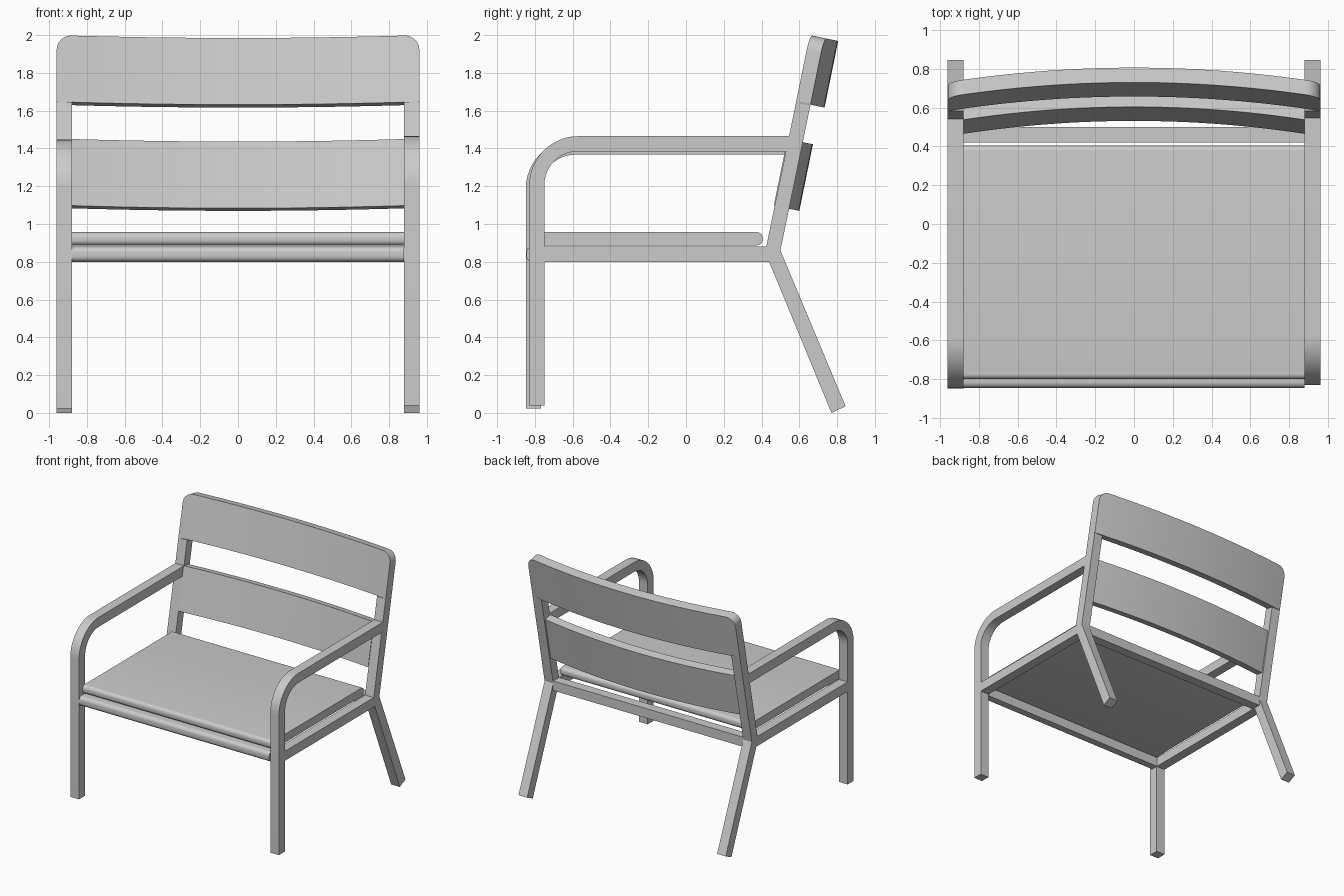
import bpy, bmesh, math

if "Cube" in bpy.data.objects:
    bpy.data.objects.remove(bpy.data.objects["Cube"])

LEAN = math.atan(0.205)                       # backward tilt of the backrest
UP = (math.sin(LEAN), math.cos(LEAN))         # along the backrest in (y, z)
BACK = (math.cos(LEAN), -math.sin(LEAN))      # out of its rear face in (y, z)


def loft(name, sections, smooth=True):
    """Skin a list of matching closed cross-sections and cap both ends."""
    bm = bmesh.new()
    rings = [[bm.verts.new(p) for p in s] for s in sections]
    n = len(rings[0])
    for a, b in zip(rings, rings[1:]):
        for i in range(n):
            j = (i + 1) % n
            bm.faces.new((a[i], a[j], b[j], b[i]))
    bm.faces.new(rings[0])
    bm.faces.new(rings[-1])
    bmesh.ops.recalc_face_normals(bm, faces=bm.faces)
    mesh = bpy.data.meshes.new(name)
    bm.to_mesh(mesh)
    bm.free()
    ob = bpy.data.objects.new(name, mesh)
    bpy.context.collection.objects.link(ob)
    if smooth:
        bpy.ops.object.select_all(action='DESELECT')
        ob.select_set(True)
        bpy.context.view_layer.objects.active = ob
        bpy.ops.object.shade_smooth_by_angle(angle=math.radians(30))
    return ob


def prism(name, profile, x0, x1, smooth=True):
    """Extrude a (y, z) profile along x."""
    return loft(name, [[(x, y, z) for y, z in profile] for x in (x0, x1)], smooth)


def arc(cy, cz, r, a0, a1, n=12):
    steps = [math.radians(a0 + (a1 - a0) * i / n) for i in range(n + 1)]
    return [(cy + r * math.cos(a), cz + r * math.sin(a)) for a in steps]


def rounded_rect(y0, y1, z0, z1, r, n=6):
    return (arc(y1 - r, z1 - r, r, 0, 90, n) + arc(y0 + r, z1 - r, r, 90, 180, n)
            + arc(y0 + r, z0 + r, r, 180, 270, n) + arc(y1 - r, z0 + r, r, 270, 360, n))


def slat(name, y, z, half, sag, thick, height, corner=0.0):
    """Bowed backrest board; (y, z) is the top front edge at the board's ends."""
    inner = half - corner
    xs = [inner * (i / 16 - 1) for i in range(33)]
    if corner:
        ext = [inner + corner * math.sin(math.radians(a)) for a in range(10, 91, 10)]
        xs = [-x for x in reversed(ext)] + xs + ext
    sections = []
    for x in xs:
        bow = sag * (1 - (x / half) ** 2)
        over = max(0.0, abs(x) - inner)
        drop = corner - math.sqrt(max(0.0, corner ** 2 - over ** 2))
        sections.append([(x, y + BACK[0] * b - UP[0] * d, z + BACK[1] * b - UP[1] * d)
                         for b, d in ((bow, drop), (bow + thick, drop),
                                      (bow + thick, height), (bow, height))])
    return loft(name, sections)


# Side frames: the left front leg sits slightly further forward and lower
for side, x0, x1, s in (("right", 0.88, 0.96, 0.0), ("left", -0.96, -0.88, -0.018)):
    arm = ([(-0.83, 0.04)] + arc(-0.57, 1.205, 0.26, 180, 90)
           + [(0.548 - s, 1.465), (0.532 - s, 1.385)]
           + arc(-0.57, 1.205, 0.18, 90, 180) + [(-0.75, 0.04)])
    prism(side + "_front_leg_and_armrest", [(y + s, z + s) for y, z in arm], x0, x1)
    prism(side + "_rear_leg_and_post",
          [(0.77, 0.0), (0.845, 0.035), (0.50, 0.86), (0.659, 1.631),
           (0.583, 1.647), (0.425, 0.88), (0.44, 0.80)], x0, x1, False)
    prism(side + "_seat_rail",
          [(-0.75 + s, 0.80), (0.44, 0.80), (0.425, 0.88), (-0.75 + s, 0.88)], x0, x1, False)

# Cross rails under the seat; the front one has rounded front edges
prism("front_rail", [(-0.765, 0.80), (-0.765, 0.88)]
      + arc(-0.815, 0.85, 0.03, 90, 180, 6) + arc(-0.815, 0.83, 0.03, 180, 270, 6), -0.88, 0.88)
prism("rear_rail", [(0.42, 0.80), (0.50, 0.80), (0.50, 0.88), (0.42, 0.88)], -0.88, 0.88, False)

# Seat pad
prism("seat", rounded_rect(-0.80, 0.405, 0.887, 0.957, 0.028), -0.88, 0.88)

# Backrest boards
slat("upper_back_slat", 0.655, 2.0, 0.96, 0.076, 0.078, 0.36, 0.08)
slat("lower_back_slat", 0.537, 1.45, 0.88, 0.068, 0.07, 0.36)
